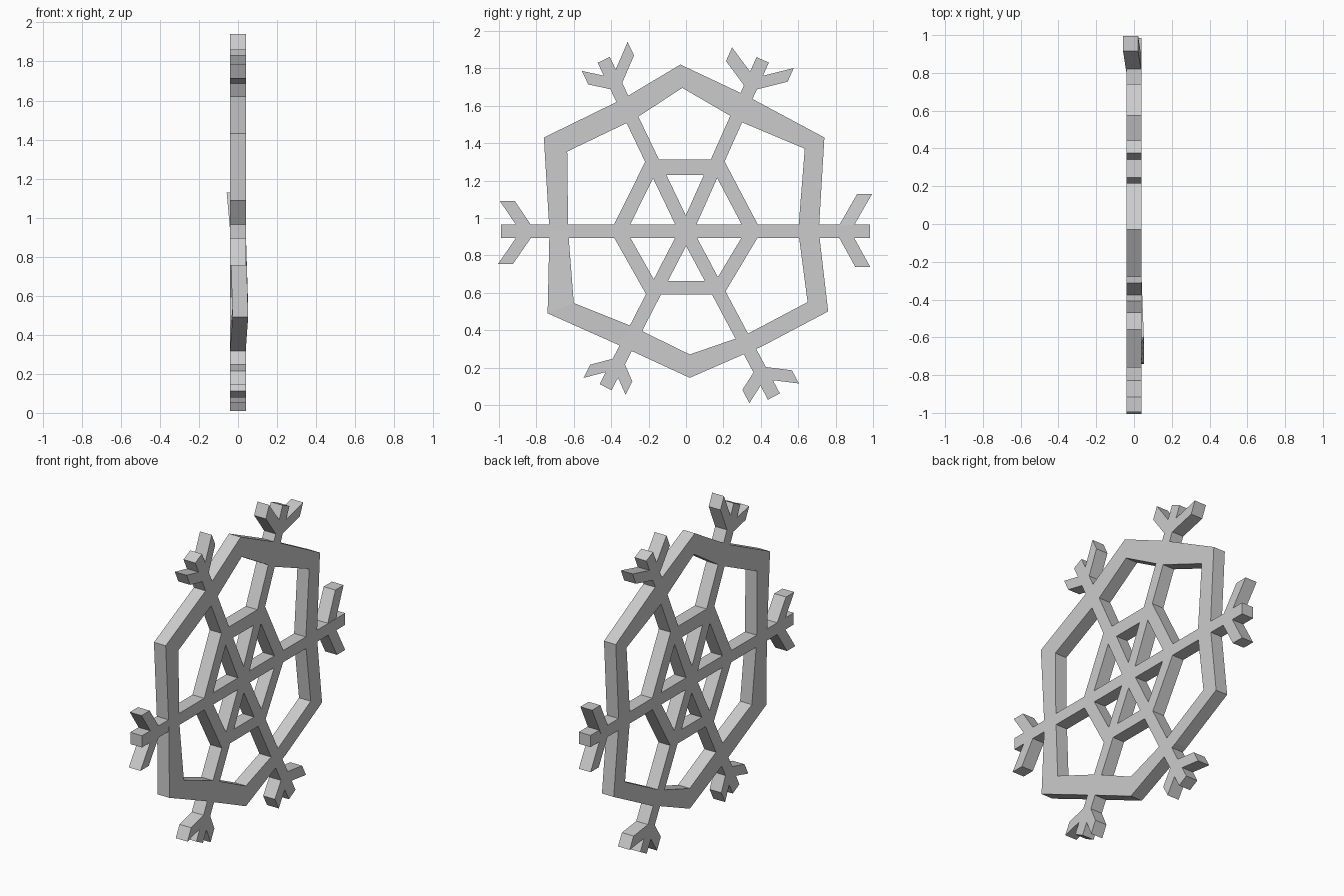
import bpy
import bmesh
from mathutils import Vector

cube = bpy.data.objects.get("Cube")
if cube:
    bpy.data.objects.remove(cube, do_unlink=True)

HALF = 0.04      # half thickness of the plate
HUB = Vector((0.0, 0.928))

grey = bpy.data.materials.new("light grey")
grey.use_nodes = True
COLOUR = (0.6, 0.6, 0.6, 1)
grey.diffuse_color = COLOUR
grey.node_tree.nodes["Principled BSDF"].inputs["Base Color"].default_value = COLOUR


def finish(bm, name):
    bmesh.ops.recalc_face_normals(bm, faces=bm.faces[:])
    mesh = bpy.data.meshes.new(name)
    bm.to_mesh(mesh)
    bm.free()
    mesh.materials.append(grey)
    obj = bpy.data.objects.new(name, mesh)
    bpy.context.collection.objects.link(obj)
    return obj


def frame(name, outer, inner, shifts=None):
    """Closed flat frame between two matching outlines in the y-z plane."""
    shifts = shifts or {}
    bm = bmesh.new()
    loops = []
    for pts, x in ((outer, HALF), (outer, -HALF), (inner, -HALF), (inner, HALF)):
        loops.append([bm.verts.new((x + shifts.get(i, 0), p[0], p[1]))
                      for i, p in enumerate(pts)])
    n = len(outer)
    for k in range(4):
        a, b = loops[k], loops[(k + 1) % 4]
        for i in range(n):
            j = (i + 1) % n
            bm.faces.new((a[i], a[j], b[j], b[i]))
    return finish(bm, name)


def bar(name, start, end, side, shift=0.0):
    """Straight bar whose two ends are both cut along the side vector."""
    bm = bmesh.new()
    rings = []
    for x in (-HALF, HALF):
        corners = ((start - side, 0), (start + side, 0),
                   (end + side, shift), (end - side, shift))
        rings.append([bm.verts.new((x + dx, p.x, p.y)) for p, dx in corners])
    lo, hi = rings
    bm.faces.new(lo)
    bm.faces.new(hi)
    for i in range(4):
        j = (i + 1) % 4
        bm.faces.new((lo[i], lo[j], hi[j], hi[i]))
    return finish(bm, name)


# Large uneven outer ring, starting at the top point
outer = [(-0.03, 1.82), (0.32, 1.655), (0.74, 1.43), (0.71, 0.93), (0.76, 0.50),
         (0.41, 0.315), (0.02, 0.145), (-0.37, 0.325), (-0.74, 0.49),
         (-0.73, 0.93), (-0.76, 1.43), (-0.34, 1.635)]
inner = [(-0.02, 1.695), (0.29, 1.515), (0.635, 1.37), (0.60, 0.93), (0.65, 0.55),
         (0.31, 0.37), (0.02, 0.27), (-0.28, 0.417), (-0.60, 0.545),
         (-0.63, 0.93), (-0.635, 1.355), (-0.28, 1.525)]
frame("outer_ring", outer, inner, {8: 0.012})

# Small hexagon around the hub
hexagon = [Vector(p) for p in ((0.18, 1.27), (0.36, 0.928), (0.18, 0.627),
                               (-0.19, 0.627), (-0.36, 0.928), (-0.19, 1.27))]
frame("inner_hexagon", [HUB + (p - HUB) * 1.12 for p in hexagon],
      [HUB + (p - HUB) * 0.88 for p in hexagon])

# Spokes: name, tip, and the tips of the two side twigs
spokes = [
    ("rear", (0.985, 0.928), (0.955, 1.128), (0.945, 0.738)),
    ("upper_rear", (0.41, 1.845), (0.23, 1.875), (0.56, 1.765)),
    ("upper_front", (-0.44, 1.845), (-0.54, 1.75), (-0.295, 1.905)),
    ("front", (-0.99, 0.928), (-0.955, 1.09), (-0.965, 0.754)),
    ("lower_front", (-0.43, 0.095), (-0.53, 0.18), (-0.305, 0.09)),
    ("lower_rear", (0.47, 0.045), (0.32, 0.045), (0.585, 0.15)),
]
for name, tip, twig_a, twig_b in spokes:
    tip = Vector(tip)
    along = (tip - HUB).normalized()
    across = Vector((-along.y, along.x))
    bar(name + "_spoke", HUB, tip, across * 0.036)
    # side twigs, cut parallel to their spoke
    fork = tip - along * 0.145
    for label, end in (("a", twig_a), ("b", twig_b)):
        lean = -0.018 if name == "rear" and label == "a" else 0.0
        bar(f"{name}_twig_{label}", fork, Vector(end), along * 0.04, lean)
